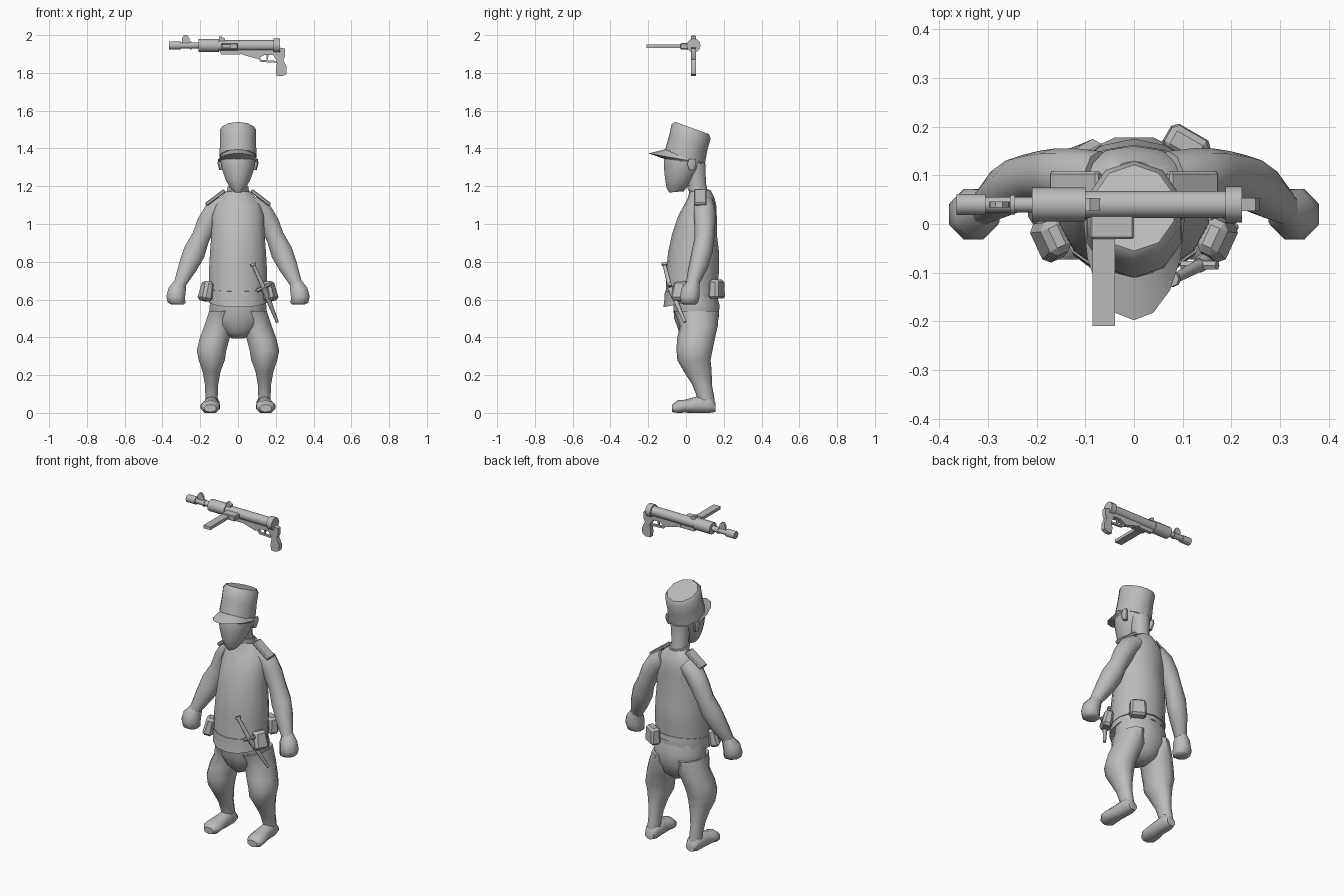
import bpy, bmesh, math
from mathutils import Vector, Matrix, Euler

grey = bpy.data.materials.new("plain grey")
grey.diffuse_color = (0.5, 0.5, 0.5, 1)
R = math.radians


def finish(name, bm, angle=50):
    bmesh.ops.recalc_face_normals(bm, faces=bm.faces)
    me = bpy.data.meshes.new(name)
    bm.to_mesh(me)
    bm.free()
    me.materials.append(grey)
    ob = bpy.data.objects.new(name, me)
    bpy.context.collection.objects.link(ob)
    bpy.ops.object.select_all(action='DESELECT')
    bpy.context.view_layer.objects.active = ob
    ob.select_set(True)
    bpy.ops.object.shade_smooth_by_angle(angle=R(angle))
    return ob


def loft(name, rings, n=12, side=1, floor=None, angle=50):
    """Rings: x, y, z, half width, half depth, tilt about x, tilt about y."""
    bm = bmesh.new()
    loops = []
    for ring in rings:
        x, y, z, rx, ry, tx, ty = (tuple(ring) + (0, 0))[:7]
        rot = Euler((R(tx), R(ty), 0)).to_matrix()
        loop = []
        for i in range(n):
            a = 2 * math.pi * (i + 0.5) / n
            p = Vector((x, y, z)) + rot @ Vector((rx * math.cos(a), ry * math.sin(a), 0))
            if floor is not None:
                p.z = max(p.z, floor)
            loop.append(bm.verts.new((p.x * side, p.y, p.z)))
        loops.append(loop)
    for a, b in zip(loops, loops[1:]):
        for i in range(n):
            bm.faces.new((a[i], a[(i + 1) % n], b[(i + 1) % n], b[i]))
    bm.faces.new(loops[0])
    bm.faces.new(loops[-1])
    return finish(name, bm, angle)


def box(name, loc, size, rot=(0, 0, 0), bevel=0.0, taper=1.0):
    bm = bmesh.new()
    bmesh.ops.create_cube(bm, size=1)
    for v in bm.verts:
        if v.co.z > 0:
            v.co.x *= taper
            v.co.y *= taper
    M = Matrix.LocRotScale(Vector(loc), Euler([R(a) for a in rot]), Vector(size))
    bm.transform(M)
    if bevel:
        bmesh.ops.bevel(bm, geom=bm.edges[:], offset=bevel, segments=1, affect='EDGES')
    return finish(name, bm, 30)


def tube(name, a, b, r1, r2=None, n=10):
    a, b = Vector(a), Vector(b)
    bm = bmesh.new()
    bmesh.ops.create_cone(bm, cap_ends=True, segments=n, radius1=r1,
                          radius2=r1 if r2 is None else r2, depth=(b - a).length)
    bm.transform(Matrix.Translation((a + b) / 2) @ (b - a).to_track_quat('Z', 'Y').to_matrix().to_4x4())
    return finish(name, bm)


def plate(name, pts, y, t):
    """Outline in x and z, extruded along y."""
    bm = bmesh.new()
    f = bm.faces.new([bm.verts.new((x, y - t / 2, z)) for x, z in pts])
    ext = bmesh.ops.extrude_face_region(bm, geom=[f])
    bmesh.ops.translate(bm, vec=(0, t, 0), verts=[v for v in ext['geom'] if isinstance(v, bmesh.types.BMVert)])
    return finish(name, bm, 30)


# Tunic, with flared hem dipping at the front
loft("tunic", [
    (0, .025, .59, .158, .148, 12), (0, .03, .66, .158, .138, 6), (0, .035, .75, .158, .14),
    (0, .04, .85, .152, .135), (0, .045, .95, .144, .118), (0, .06, 1.04, .14, .103),
    (0, .075, 1.10, .128, .085), (0, .08, 1.14, .098, .07), (0, .075, 1.18, .055, .055)], 14)
loft("belt", [(0, .03, .625, .161, .147, 9), (0, .03, .66, .162, .143, 7)], 14)

# Neck, head and collar
loft("neck", [(0, .075, 1.13, .055, .05), (0, .055, 1.22, .047, .052), (0, .045, 1.32, .06, .06)])
loft("collar", [(0, .07, 1.165, .062, .062, -12), (0, .062, 1.195, .056, .062, -12)])
loft("head", [
    (0, -.05, 1.17, .024, .04, 5), (0, -.047, 1.195, .045, .058, 5), (0, -.035, 1.235, .068, .078),
    (0, -.022, 1.285, .086, .097), (0, -.012, 1.34, .097, .107), (0, -.005, 1.39, .094, .1)])

# Cap leaning back, with a curved peak
loft("cap", [(0, -.005, 1.357, .103, .112, -20), (0, .012, 1.43, .1, .108, -20),
             (0, .027, 1.49, .1, .11, -20), (0, .033, 1.508, .086, .094, -20)], 10)
bm = bmesh.new()
rows = []
for k in range(9):
    a = math.pi * (1 + k / 8)
    c, s = math.cos(a), math.sin(a)
    rows.append([bm.verts.new(p) for p in (
        (.1 * c, .02 + .13 * s, 1.34 - .055 * s),
        (.104 * c, .01 + .208 * s, 1.337 - .037 * s),
        (.098 * c, .01 + .12 * s, 1.328 - .015 * s))])
for a, b in zip(rows, rows[1:]):
    for j in range(3):
        bm.faces.new((a[j], a[(j + 1) % 3], b[(j + 1) % 3], b[j]))
bm.faces.new(rows[0])
bm.faces.new(rows[-1])
finish("cap_peak", bm)

# Pelvis joining the legs
loft("pelvis", [(0, .05, .395, .035, .06), (0, .055, .43, .10, .095), (0, .055, .5, .155, .122),
                (0, .055, .57, .155, .127), (0, .045, .63, .15, .12)])

for s, tag in ((1, "left"), (-1, "right")):
    # Trouser leg, baggy at the knee and narrow at the ankle
    loft(tag + "_leg", [
        (.085, .055, .54, .07, .12), (.1, .068, .46, .083, .1), (.125, .052, .39, .083, .1),
        (.14, .045, .33, .082, .095), (.139, .042, .28, .073, .088), (.14, .062, .22, .05, .074),
        (.14, .085, .15, .037, .052), (.14, .105, .08, .034, .045), (.14, .11, .03, .036, .042)],
        10, s)
    # Foot, lofted from heel to toe
    loft(tag + "_foot", [
        (.138, .155, .03, .03, .025, 90), (.139, .125, .045, .043, .05, 90), (.141, .05, .04, .04, .045, 90),
        (.146, -.01, .035, .054, .034, 90), (.147, -.045, .03, .052, .037, 90), (.147, -.073, .024, .033, .02, 90)],
        10, s, 0)
    # Arm and mitten hand
    loft(tag + "_arm", [
        (.07, .09, 1.11, .05, .06, 0, -50), (.125, .098, 1.065, .06, .058, 0, -42), (.165, .1, 1.0, .058, .055, 0, -30),
        (.197, .098, .93, .051, .052, 0, -28), (.232, .085, .85, .062, .056, 0, -28),
        (.268, .065, .77, .052, .052, 0, -28), (.307, .035, .685, .034, .036, 0, -20)], 10, s)
    loft(tag + "_hand", [
        (.306, .037, .69, .034, .036, 0, -20), (.322, .024, .655, .05, .052, 0, -10),
        (.33, .02, .615, .054, .056), (.325, .018, .583, .05, .05), (.32, .018, .574, .036, .036)], 8, s)
    # Shoulder strap and ear
    box(tag + "_shoulder_strap", (.12 * s, .075, 1.14), (.125, .066, .02), (0, 37 * s, 0), .005)
    loft(tag + "_ear", [(.088, .03, 1.285, .012, .014), (.096, .03, 1.32, .013, .026),
                        (.096, .035, 1.345, .01, .018)], 8, s)
    # Side ammunition pouch
    box(tag + "_side_pouch", (.168 * s, -.03, .645), (.06, .09, .105), (0, -12 * s, -25 * s), .014, .8)

# Rear pouch
box("rear_pouch", (.108, .163, .655), (.095, .06, .1), (0, 0, -30), .012, .9)

# Dagger hanging on the hip
top, mid, tip = Vector((.082, -.113, .78)), Vector((.135, -.085, .665)), Vector((.208, .0, .48))
tip.y = -.005
tube("dagger_grip", top, mid, .01, .013, 8)
tube("dagger_pommel", top + Vector((-.005, 0, .012)), top, .016, .016, 8)
tube("dagger_guard", mid + Vector((-.036, 0, -.018)), mid + Vector((.036, 0, .018)), .01, None, 6)
tube("dagger_scabbard", mid, tip, .016, .008, 8)

# Gun floating above: tubes along x
Y, Z = .04, 1.945
for name, x1, x2, r in (("gun_jacket", -.21, -.1, .035), ("gun_receiver", -.1, .2, .028),
                        ("gun_end_cap", .188, .222, .037), ("gun_barrel", -.31, -.2, .016),
                        ("gun_muzzle", -.365, -.305, .022), ("gun_barrel_collar", -.255, -.245, .02)):
    tube(name, (x1, Y, Z), (x2, Y, Z), r, None, 12)
plate("front_sight", [(-.297, 1.95), (-.255, 1.95), (-.258, 1.985), (-.27, 2.0), (-.285, 2.0), (-.296, 1.985)], Y, .012)
plate("rear_sight", [(-.1, 1.97), (-.07, 1.97), (-.07, 1.982), (-.09, 1.994), (-.1, 1.992)], Y, .026)
# Sideways magazine and its housing
box("magazine", (-.0625, -.1, 1.941), (.046, .22, .018))
box("magazine_housing", (-.045, -.005, 1.941), (.09, .052, .032), bevel=.004)
# Pistol grip, trigger housing and guard
plate("trigger_housing", [(.0, 1.925), (.21, 1.925), (.21, 1.895), (.14, 1.895), (.1, 1.875), (.03, 1.895), (.0, 1.905)], Y, .028)
plate("pistol_grip", [(.18, 1.915), (.215, 1.935), (.25, 1.928), (.25, 1.89), (.24, 1.87), (.258, 1.83),
                      (.257, 1.795), (.235, 1.783), (.203, 1.785), (.2, 1.82), (.208, 1.86), (.185, 1.895)], Y, .026)
plate("trigger_guard", [(.1, 1.885), (.12, 1.858), (.21, 1.853), (.21, 1.863), (.125, 1.869), (.112, 1.885)], Y, .014)
plate("trigger", [(.15, 1.9), (.163, 1.9), (.158, 1.87), (.15, 1.872)], Y, .008)
plate("under_lug", [(-.1, 1.93), (.01, 1.93), (.01, 1.897), (-.09, 1.897)], Y, .02)
